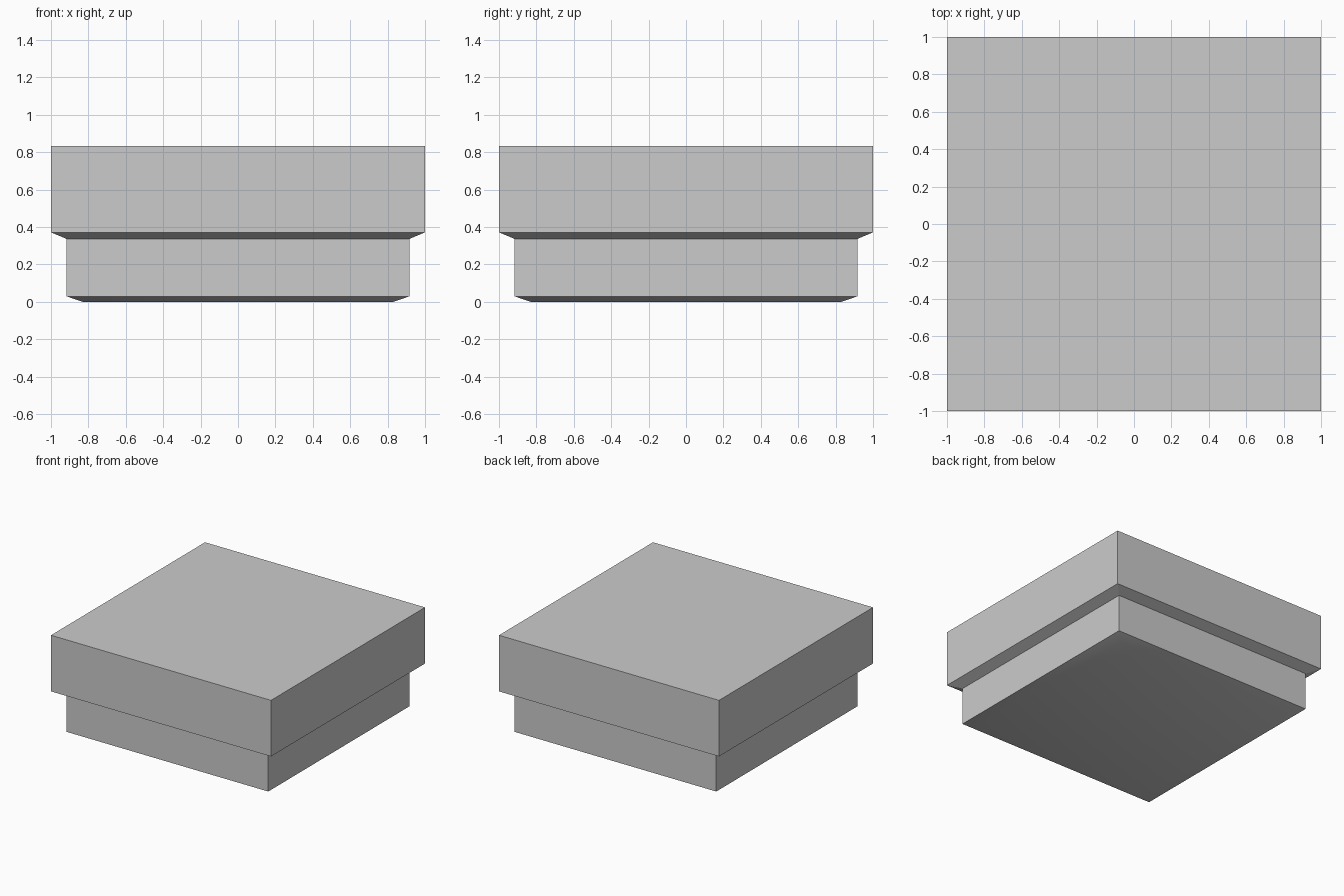
import bpy, bmesh, math

if "Cube" in bpy.data.objects:
    bpy.data.objects.remove(bpy.data.objects["Cube"])

# Square block profile: (half width, height) from bottom to top
PROFILE = [(0.83, 0.0), (0.917, 0.03), (0.917, 0.337), (1.0, 0.372), (1.0, 0.833)]


def square_loft(name, profile):
    bm = bmesh.new()
    rings = [[bm.verts.new((sx * h, sy * h, z))
              for sx, sy in ((-1, -1), (1, -1), (1, 1), (-1, 1))]
             for h, z in profile]
    for a, b in zip(rings, rings[1:]):
        for i in range(4):
            j = (i + 1) % 4
            bm.faces.new((a[i], a[j], b[j], b[i]))
    bm.faces.new(rings[0][::-1])
    bm.faces.new(rings[-1])
    mesh = bpy.data.meshes.new(name)
    bm.to_mesh(mesh)
    bm.free()
    obj = bpy.data.objects.new(name, mesh)
    bpy.context.collection.objects.link(obj)
    return obj


# Stepped block with wide cap, narrower base and shallow bottom bevel
block = square_loft("stepped_block", PROFILE)
bpy.context.view_layer.objects.active = block
block.select_set(True)
bpy.ops.object.shade_smooth_by_angle(angle=math.radians(30))
